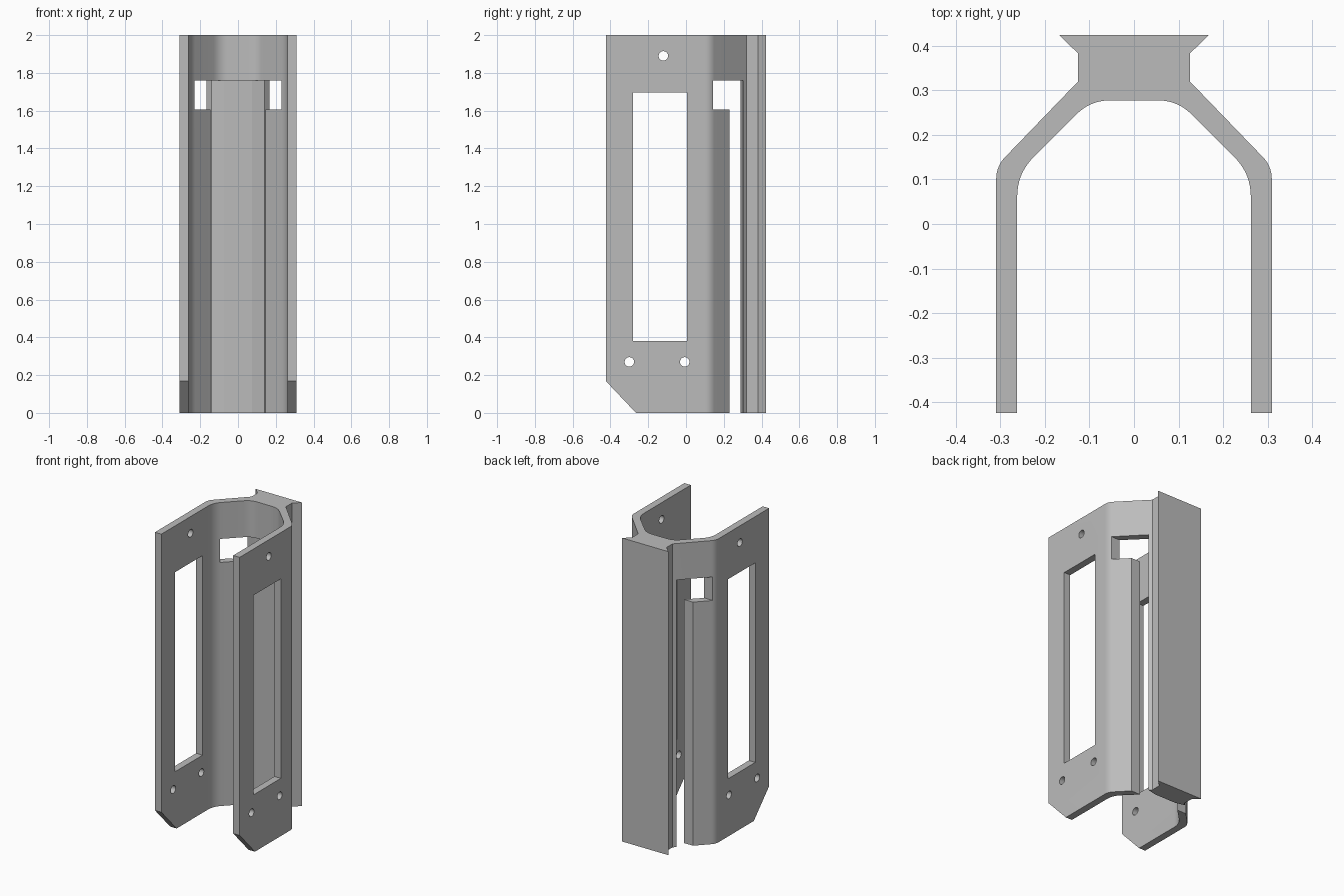
import bpy
import bmesh
from math import radians
from mathutils import Vector

cube = bpy.data.objects.get("Cube")
if cube:
    bpy.data.objects.remove(cube, do_unlink=True)

grey = bpy.data.materials.new("plain grey")
grey.use_nodes = True
colour = (0.5, 0.5, 0.5, 1)
grey.diffuse_color = colour
grey.node_tree.nodes["Principled BSDF"].inputs["Base Color"].default_value = colour


def fillet(corner, start, end, steps=8):
    """Rounded corner as a quadratic curve from start to end."""
    a, b, c = Vector(start), Vector(corner), Vector(end)
    ts = [i / steps for i in range(steps + 1)]
    return [tuple(a * (1 - t) ** 2 + b * 2 * t * (1 - t) + c * t * t) for t in ts]


def prism(name, points, low, high, along="z"):
    """Extrude an outline along z (points are x, y) or x (points are y, z)."""
    place = (lambda p, h: (p[0], p[1], h)) if along == "z" else (lambda p, h: (h, p[0], p[1]))
    bm = bmesh.new()
    face = bm.faces.new([bm.verts.new(place(p, low)) for p in points])
    new = bmesh.ops.extrude_face_region(bm, geom=[face])["geom"]
    shift = Vector(place((0, 0), high - low))
    bmesh.ops.translate(bm, vec=shift, verts=[g for g in new if isinstance(g, bmesh.types.BMVert)])
    bmesh.ops.recalc_face_normals(bm, faces=bm.faces)
    mesh = bpy.data.meshes.new(name)
    bm.to_mesh(mesh)
    bm.free()
    obj = bpy.data.objects.new(name, mesh)
    bpy.context.collection.objects.link(obj)
    return obj


def box(y0, y1, z0, z1):
    return [(y0, z0), (y1, z0), (y1, z1), (y0, z1)]


# Bracket cross-section: dovetail spine, sloped shoulders and straight side walls
right_half = [(0.168, 0.424), (0.125, 0.382), (0.125, 0.32)]
right_half += fillet((0.309, 0.13), (0.288, 0.151), (0.309, 0.1))
right_half += [(0.309, -0.424), (0.262, -0.424)]
right_half += fillet((0.262, 0.113), (0.262, 0.06), (0.226, 0.149))
right_half += fillet((0.098, 0.277), (0.13, 0.245), (0.055, 0.277))
outline = right_half + [(-x, y) for x, y in reversed(right_half)]
bracket = prism("bracket", outline, 0, 2)

# Cutters: long slots beside the spine, with a wider window at the top of each
spine_front = [(0.4, 0.303), (0.14, 0.303), (0.075, 0.288)]
slot_back = spine_front + [(-x, y) for x, y in reversed(spine_front)]
cutters = [
    prism("slot_cutter", [(-0.4, 0.23), (0.4, 0.23)] + slot_back, -0.1, 1.61),
    prism("window_cutter", [(-0.4, 0.143), (0.4, 0.143)] + slot_back, 1.605, 1.76),
    # Tall side openings and the sloped lower front corners
    prism("opening_cutter", box(-0.28, 0.005, 0.38, 1.695), -0.5, 0.5, "x"),
    prism("corner_cutter", [(-0.53, 0.28), (-0.53, -0.1), (-0.17, -0.1)], -0.5, 0.5, "x"),
]

# Screw holes through both walls
for y, z in [(-0.12, 1.89), (-0.3, 0.27), (-0.007, 0.27)]:
    bpy.ops.mesh.primitive_cylinder_add(vertices=48, radius=0.025, depth=1,
                                        location=(0, y, z), rotation=(0, radians(90), 0))
    hole = bpy.context.object
    hole.name = "hole_cutter"
    cutters.append(hole)

bpy.ops.object.select_all(action="DESELECT")
bpy.context.view_layer.objects.active = bracket
bracket.select_set(True)
for cutter in cutters:
    cutter.hide_render = True
    mod = bracket.modifiers.new("cut", "BOOLEAN")
    mod.operation = "DIFFERENCE"
    mod.solver = "EXACT"
    mod.object = cutter
    bpy.ops.object.modifier_apply(modifier=mod.name)
for cutter in cutters:
    bpy.data.objects.remove(cutter, do_unlink=True)

bracket.data.materials.clear()
bracket.data.materials.append(grey)
bpy.ops.object.shade_smooth_by_angle(angle=radians(11))
